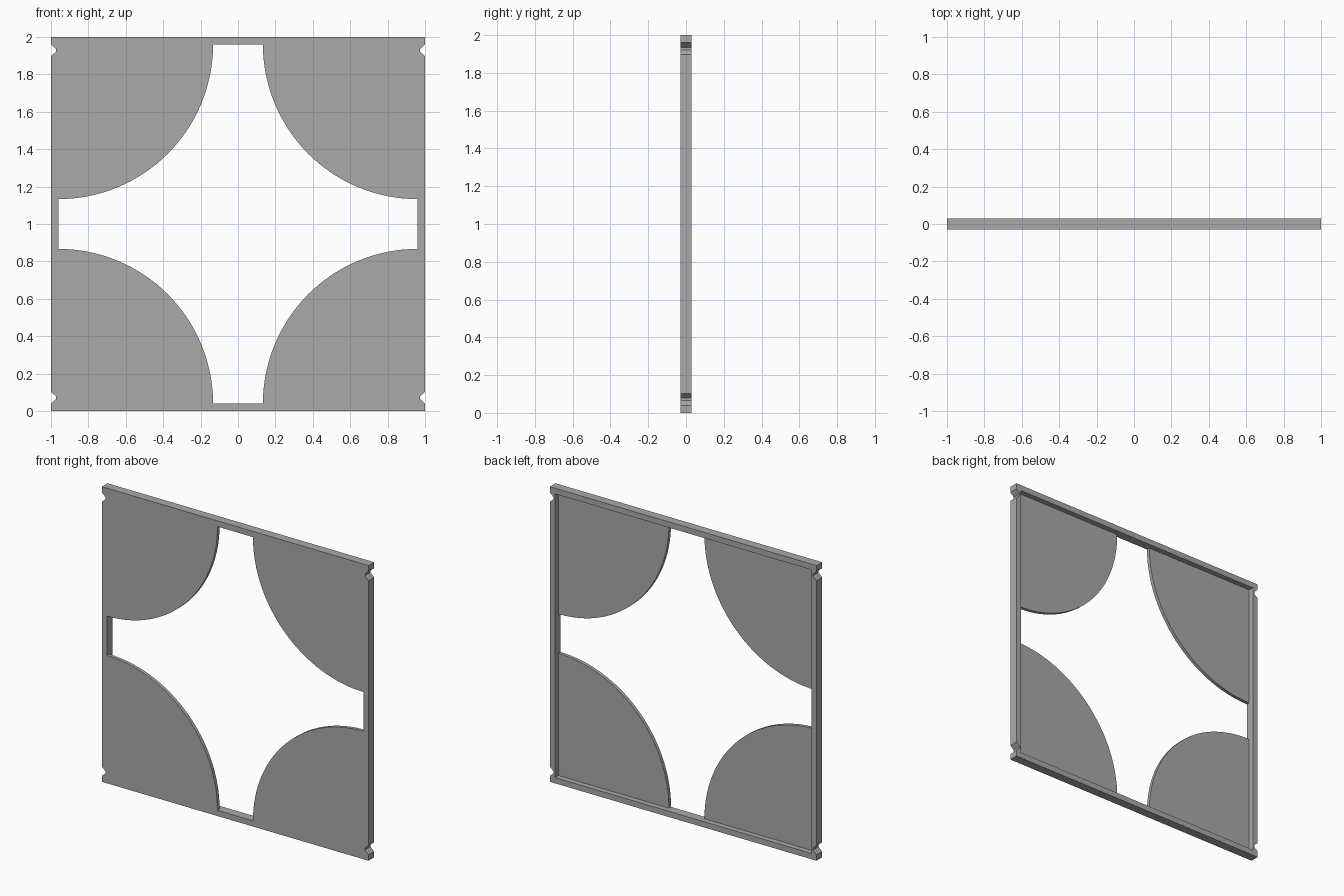
import bpy
import bmesh
from math import sin, cos, pi

cube = bpy.data.objects.get("Cube")
if cube:
    bpy.data.objects.remove(cube, do_unlink=True)

HALF = 1.0       # half of the outer side
INNER = 0.961    # half of the frame opening
FRONT, BACK = -0.03, 0.03
PLATE_BACK = -0.007
RADIUS = 0.828

grey = bpy.data.materials.new("plain grey")
grey.use_nodes = True
colour = (0.4, 0.4, 0.4, 1)
grey.diffuse_color = colour
grey.node_tree.nodes["Principled BSDF"].inputs["Base Color"].default_value = colour


def mirrored_part(name, outline, y0, y1, seams):
    """Extrude a quarter outline along y, open its hidden seams, mirror it in x and z."""
    bm = bmesh.new()
    base = bm.faces.new([bm.verts.new((x, y0, z)) for x, z in outline])
    ext = bmesh.ops.extrude_face_region(bm, geom=[base], use_keep_orig=True)
    moved = [v for v in ext["geom"] if isinstance(v, bmesh.types.BMVert)]
    bmesh.ops.translate(bm, verts=moved, vec=(0, y1 - y0, 0))
    bmesh.ops.recalc_face_normals(bm, faces=bm.faces)
    hidden = [f for f in bm.faces if any(
        all(abs(v.co[axis] - s) < 1e-5 for v in f.verts)
        for s in seams for axis in (0, 2))]
    bmesh.ops.delete(bm, geom=hidden, context="FACES")
    mesh = bpy.data.meshes.new(name)
    bm.to_mesh(mesh)
    bm.free()
    mesh.materials.append(grey)
    obj = bpy.data.objects.new(name, mesh)
    obj.location.z = HALF
    bpy.context.collection.objects.link(obj)
    mirror = obj.modifiers.new("Mirror", "MIRROR")
    mirror.use_axis = (True, False, True)
    bpy.ops.object.select_all(action="DESELECT")
    obj.select_set(True)
    bpy.context.view_layer.objects.active = obj
    bpy.ops.object.shade_smooth_by_angle(angle=pi / 6)
    return obj


# Square rim with a blunt V notch near each end of the two sides
frame_outline = [
    (0, INNER), (INNER, INNER), (INNER, 0), (HALF, 0),
    (HALF, 0.897), (0.972, 0.922), (0.972, 0.935), (HALF, 0.96),
    (HALF, HALF), (0, HALF),
]
mirrored_part("frame", frame_outline, FRONT, BACK, [0])

# Quarter-disc panels flush with the front of the rim
STEPS = 32
plate_outline = [(INNER, INNER)] + [
    (INNER - RADIUS * cos(a), INNER - RADIUS * sin(a))
    for a in (i * pi / 2 / STEPS for i in range(STEPS + 1))]
mirrored_part("corner_plates", plate_outline, FRONT, PLATE_BACK, [INNER])
